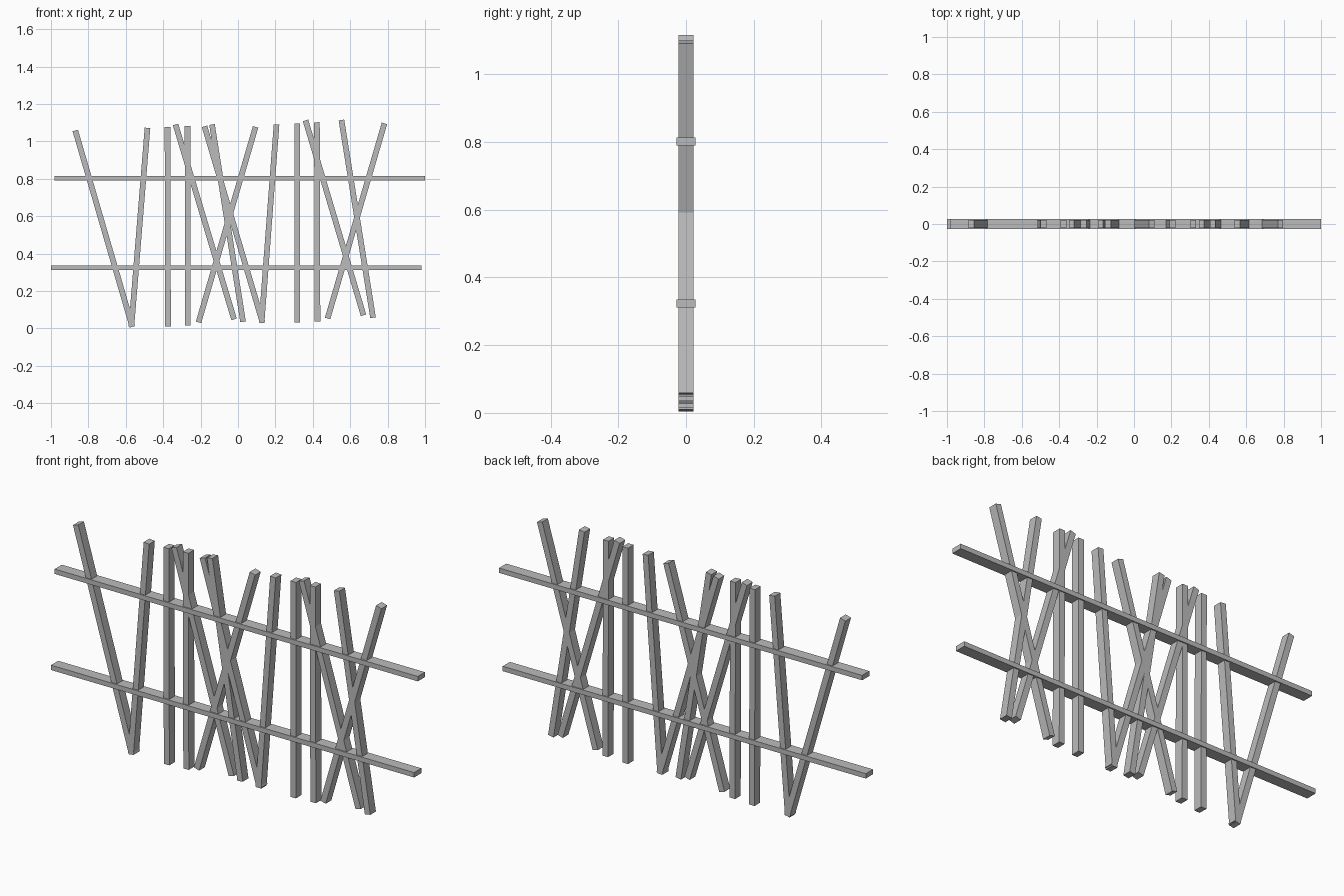
import bpy
from mathutils import Vector

cube = bpy.data.objects.get("Cube")
if cube:
    bpy.data.objects.remove(cube, do_unlink=True)

# Single plain grey material
grey = bpy.data.materials.new("plain grey")
grey.use_nodes = True
colour = (0.5, 0.5, 0.5, 1)
grey.diffuse_color = colour
grey.node_tree.nodes["Principled BSDF"].inputs["Base Color"].default_value = colour


def bar(name, start, end, width, depth):
    """Square-ended bar between two (x, z) points."""
    a, b = Vector((start[0], 0, start[1])), Vector((end[0], 0, end[1]))
    bpy.ops.mesh.primitive_cube_add(size=1, location=(a + b) / 2)
    obj = bpy.context.object
    obj.name = name
    obj.scale = (width, depth, (b - a).length)
    direction = b - a
    obj.rotation_euler = (0, Vector((direction.z, direction.x)).angle_signed(Vector((1, 0))), 0)
    obj.data.materials.append(grey)


# Horizontal rails
bar("upper_rail", (-0.98, 0.802), (1.0, 0.802), 0.024, 0.056)
bar("lower_rail", (-1.0, 0.323), (0.98, 0.323), 0.024, 0.056)

# Leaning pickets: top x, top z, bottom x, bottom z
pickets = [
    (-0.87, 1.058, -0.565, 0.008),
    (-0.484, 1.072, -0.57, 0.01),
    (-0.377, 1.077, -0.374, 0.01),
    (-0.334, 1.09, -0.021, 0.048),
    (-0.27, 1.083, -0.268, 0.016),
    (-0.179, 1.08, 0.131, 0.032),
    (-0.139, 1.09, 0.027, 0.035),
    (0.094, 1.077, -0.211, 0.032),
    (0.206, 1.09, 0.126, 0.03),
    (0.316, 1.096, 0.316, 0.032),
    (0.361, 1.112, 0.671, 0.07),
    (0.422, 1.102, 0.425, 0.037),
    (0.553, 1.114, 0.722, 0.057),
    (0.783, 1.096, 0.479, 0.053),
]
for i, (tx, tz, bx, bz) in enumerate(pickets, 1):
    bar(f"picket_{i}", (bx, bz), (tx, tz), 0.03, 0.044)
